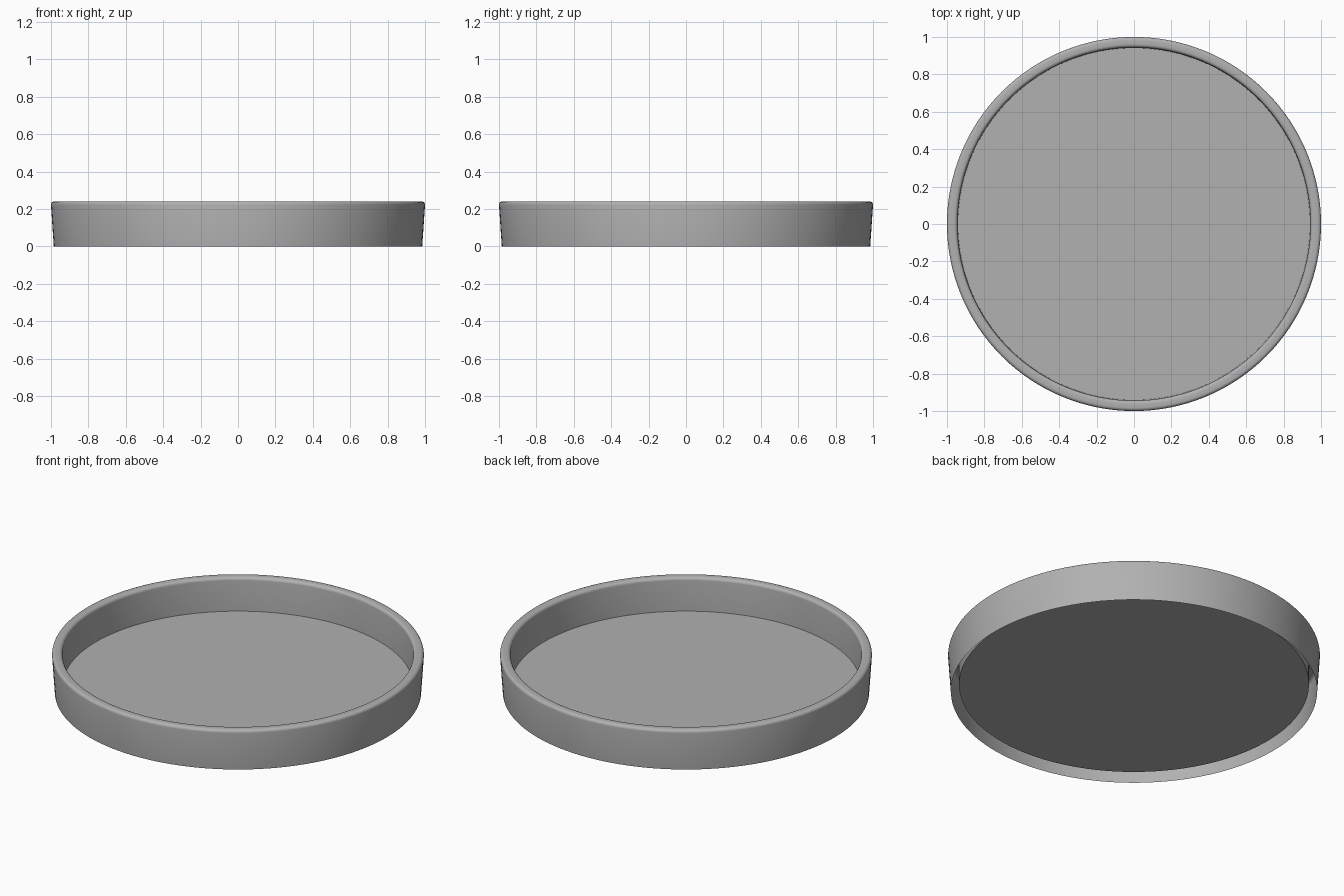
import bpy, bmesh, math

if "Cube" in bpy.data.objects:
    bpy.data.objects.remove(bpy.data.objects["Cube"])

SEGMENTS = 128


def fillet(cx, cz, radius, start, end, steps=5):
    """Arc points for a rounded corner, angles in degrees."""
    pts = []
    for i in range(steps + 1):
        a = math.radians(start + (end - start) * i / steps)
        pts.append((cx + radius * math.cos(a), cz + radius * math.sin(a)))
    return pts


def lathe(name, profile):
    """Revolve an open (radius, z) profile; cap the last ring with one disc."""
    bm = bmesh.new()
    rings = []
    for r, z in profile:
        rings.append([bm.verts.new((r * math.cos(2 * math.pi * i / SEGMENTS),
                                    r * math.sin(2 * math.pi * i / SEGMENTS), z))
                      for i in range(SEGMENTS)])
    for a, b in zip(rings, rings[1:]):
        for i in range(SEGMENTS):
            j = (i + 1) % SEGMENTS
            bm.faces.new((a[i], a[j], b[j], b[i]))
    bm.faces.new(rings[-1])
    mesh = bpy.data.meshes.new(name)
    bm.to_mesh(mesh)
    bm.free()
    obj = bpy.data.objects.new(name, mesh)
    bpy.context.collection.objects.link(obj)
    return obj


# Moulded shell, open underneath: flared outer wall, rounded rim, inner wall, floor
profile = [(0.985, 0.0)]
profile += fillet(0.982, 0.222, 0.018, 0, 90)
profile += fillet(0.962, 0.222, 0.018, 90, 180)
profile += [(0.941, 0.042)]
tray = lathe("round_tray", profile)

# Darker grey plastic
grey = bpy.data.materials.new("dark_grey")
grey.diffuse_color = (0.44, 0.44, 0.44, 1)
grey.use_nodes = True
grey.node_tree.nodes["Principled BSDF"].inputs["Base Color"].default_value = grey.diffuse_color
tray.data.materials.append(grey)

bpy.context.view_layer.objects.active = tray
tray.select_set(True)
bpy.ops.object.shade_smooth_by_angle(angle=math.radians(35))
